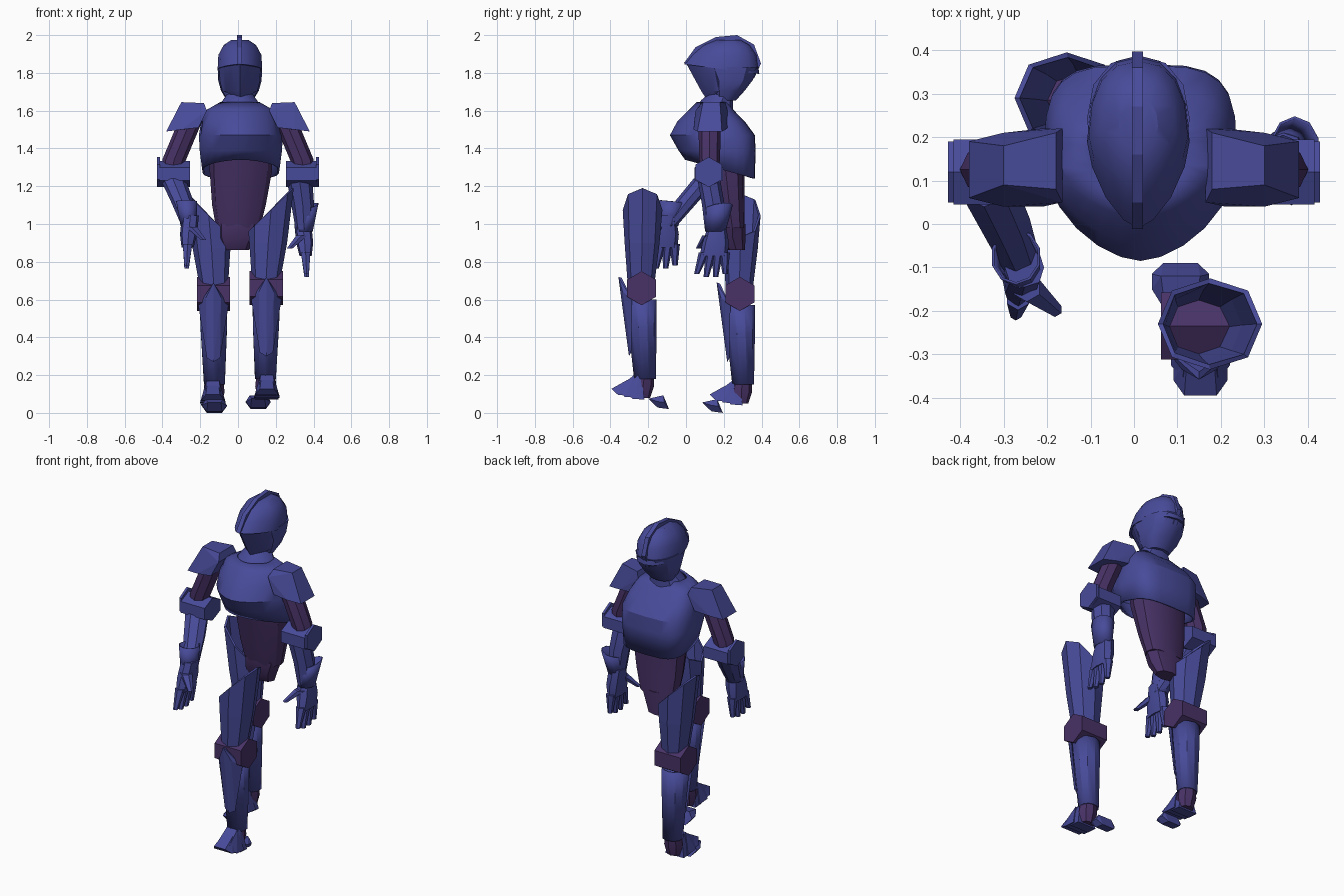
import bpy, bmesh, math

cube = bpy.data.objects.get("Cube")
if cube:
    bpy.data.objects.remove(cube, do_unlink=True)


def material(name, rgb):
    m = bpy.data.materials.new(name)
    m.use_nodes = True
    m.diffuse_color = (*rgb, 1)
    m.node_tree.nodes["Principled BSDF"].inputs["Base Color"].default_value = (*rgb, 1)
    return m


STEEL = material("blue steel", (0.064, 0.07, 0.32))
CLOTH = material("purple cloth", (0.065, 0.032, 0.135))


def finish(name, bm, mat, thick=0, smooth=False):
    bmesh.ops.recalc_face_normals(bm, faces=bm.faces)
    me = bpy.data.meshes.new(name)
    bm.to_mesh(me)
    bm.free()
    me.materials.append(mat)
    ob = bpy.data.objects.new(name, me)
    bpy.context.collection.objects.link(ob)
    if thick:
        mod = ob.modifiers.new("shell", 'SOLIDIFY')
        mod.thickness, mod.offset = thick, -1
    if smooth:
        bpy.ops.object.select_all(action='DESELECT')
        ob.select_set(True)
        bpy.context.view_layer.objects.active = ob
        bpy.ops.object.shade_smooth_by_angle(angle=math.radians(32))


def loft(name, rings, mat, n=12, pf=2, pb=2, caps=True, thick=0, smooth=True, drop=None):
    """Rings are (x, y front, y back, half width, z, slope along y, slope along x)."""
    bm = bmesh.new()
    loops = []
    for r in rings:
        x, yf, yb, w, z, sy, sx = (tuple(r) + (0, 0))[:7]
        mid, half, loop = (yf + yb) / 2, (yb - yf) / 2, []
        for i in range(n):
            a = 2 * math.pi * i / n
            s, c = math.sin(a), -math.cos(a)
            e = 2 / (pf if c < 0 else pb)
            dx = w * math.copysign(abs(s) ** e, s)
            dy = half * math.copysign(abs(c) ** e, c)
            loop.append(bm.verts.new((x + dx, mid + dy, z + sy * dy + sx * dx)))
        loops.append(loop)
    for a, b in zip(loops, loops[1:]):
        for i in range(n):
            j = (i + 1) % n
            bm.faces.new((a[i], a[j], b[j], b[i]))
    if caps:
        bm.faces.new(loops[0])
        bm.faces.new(loops[-1])
    if drop:
        gone = [f for f in bm.faces if drop(f.calc_center_median())]
        bmesh.ops.delete(bm, geom=gone, context='FACES')
    finish(name, bm, mat, thick, smooth)


def hull(name, pts, mat):
    bm = bmesh.new()
    for p in pts:
        bm.verts.new(p)
    out = bmesh.ops.convex_hull(bm, input=bm.verts)
    junk = list({v for v in out["geom_interior"] if isinstance(v, bmesh.types.BMVert)})
    bmesh.ops.delete(bm, geom=junk, context='VERTS')
    finish(name, bm, mat)


def prism(name, profile, x, w, mat):
    """Side profile of (y, z) points given thickness along x."""
    bm = bmesh.new()
    sides = [[bm.verts.new((x + d, y, z)) for y, z in profile] for d in (-w, w)]
    bm.faces.new(sides[0])
    bm.faces.new(sides[1])
    for i in range(len(profile)):
        j = (i + 1) % len(profile)
        bm.faces.new((sides[0][i], sides[0][j], sides[1][j], sides[1][i]))
    finish(name, bm, mat)


def hexagon(y, z, ry, rz):
    return [(y, z + rz), (y - ry, z + rz / 2), (y - ry, z - rz / 2),
            (y, z - rz), (y + ry, z - rz / 2), (y + ry, z + rz / 2)]


def rod(name, a, b, ra, rb, mat, n=6):
    loft(name, [(p[0], p[1] - r, p[1] + r, r, p[2]) for p, r in ((a, ra), (b, rb))], mat, n)


# Torso and pelvis
loft("abdomen", [(.015, .08, .32, .165, 1.4), (.015, .11, .31, .165, 1.28),
                 (.005, .15, .31, .142, 1.1), (0, .18, .31, .116, .98)], CLOTH, 12, 2, 3)
loft("pelvis", [(0, .175, .315, .118, 1.0), (-.012, .18, .315, .1, .925),
                (-.012, .22, .312, .07, .862)], CLOTH, 8, 2.3, 2.3)

# Cuirass with open armholes, and neck guard
loft("cuirass", [(.015, -.005, .365, .205, 1.29, -.27), (.015, -.04, .368, .218, 1.39),
                 (.015, -.085, .365, .222, 1.47), (.01, -.045, .31, .205, 1.545),
                 (.01, .015, .25, .175, 1.605), (.01, .055, .22, .105, 1.645)],
     STEEL, 24, 1.7, 3.6, False, .01,
     drop=lambda c: abs(c.x) > .16 and 1.45 < c.z < 1.57 and .08 < c.y < .17)
loft("neck_guard", [(.01, .05, .25, .13, 1.61), (.01, .08, .25, .095, 1.655),
                    (.01, .12, .25, .07, 1.69)], STEEL, 10, 1.6)

# Helmet: recessed pointed visor, rear shell, brow dome and crest
loft("visor", [(.01, .11, .24, .03, 1.66), (.01, .08, .27, .09, 1.705),
               (.01, .0, .3, .11, 1.83, -.15)], STEEL, 12, 1.25, 2)
loft("helmet_rear", [(.01, .16, .265, .07, 1.655), (.01, .15, .31, .1, 1.705),
                     (.01, .14, .352, .115, 1.76), (.01, .1, .388, .118, 1.83)],
     STEEL, 12, 3.5, 2.2)
loft("helmet_dome", [(.01, -.01, .388, .118, 1.82, -.13), (.01, .03, .375, .114, 1.895),
                     (.01, .09, .34, .086, 1.947), (.01, .16, .29, .045, 1.975)],
     STEEL, 16, 1.55, 2.3)
prism("helmet_crest", [(-.012, 1.85), (.05, 1.935), (.16, 1.99), (.27, 2.0), (.36, 1.95),
                       (.397, 1.85), (.36, 1.77), (.32, 1.85), (.2, 1.93), (.08, 1.88)],
      .008, .013, STEEL)

# Shoulders, upper arms and elbows
for s, side in ((1, "left"), (-1, "right")):
    hull(side + "_pauldron", [(s * x, y, z) for x, z, ya, yb in
                              ((.165, 1.6, .05, .22), (.18, 1.64, .08, .21), (.3, 1.645, .09, .18),
                               (.38, 1.49, .06, .19), (.21, 1.51, .04, .22), (.3, 1.5, .04, .21))
                              for y in (ya, yb)], STEEL)
    loft(side + "_upper_arm", [(s * .25, .065, .185, .063, 1.55), (s * .338, .07, .18, .063, 1.34),
                               (s * .35, .08, .17, .05, 1.27)], CLOTH, 8)
    prism(side + "_elbow", hexagon(.12, 1.265, .075, .068), s * .335, .08, STEEL)
    prism(side + "_elbow_disc", hexagon(.12, 1.275, .07, .08), s * .421, .007, STEEL)

# Forearms and gauntlet cuffs
loft("left_forearm", [(.325, .06, .18, .068, 1.24), (.343, .085, .205, .06, 1.1),
                      (.35, .1, .2, .045, .97)], STEEL, 8)
loft("left_cuff", [(.37, .1, .248, .058, 1.09, .15, .3), (.352, .1, .21, .046, .96)],
     STEEL, 10, caps=False, thick=.006)
loft("right_forearm", [(-.345, .04, .17, .068, 1.24), (-.3, -.05, .075, .06, 1.13),
                       (-.258, -.14, -.04, .045, 1.0)], STEEL, 8)
loft("right_cuff", [(-.272, -.14, -.01, .058, 1.12, -.1), (-.26, -.15, -.04, .046, .99)],
     STEEL, 10, caps=False, thick=.006)


# Hands: forward-leaning palm, four spread fingers, thumb
def hand(side, s, x, y, z):
    loft(side + "_palm", [(x - s * .01, y - .03, y + .06, .045, z + .12),
                          (x, y - .063, y + .077, .045, z + .02),
                          (x + s * .005, y - .078, y + .07, .032, z - .05)], STEEL, 8, 2.5, 2.5)
    for i in range(4):
        d = i - 1.5
        drop = .168 - .016 * abs(d)
        rod(f"{side}_finger_{i + 1}", (x + s * .005, y + d * .036, z - .03),
            (x + s * .01, y - .018 + d * .05, z - drop), .029, .014, STEEL)
    rod(side + "_thumb", (x - s * .015, y - .03, z + .06), (x - s * .08, y - .082, z - .01),
        .034, .017, STEEL)


hand("left", 1, .353, .15, .88)
hand("right", -1, -.262, -.115, .925)


# Legs: open thigh plate, knee, greave with peaked guard, ankle and layered foot plates
def leg(side, s, shift, dy, dz):
    def ring(x, yf, yb, w, z, sy=0, sx=0):
        return (s * x + shift, yf + dy, yb + dy, w, z + dz, sy, s * sx)

    def spot(x, y, z):
        return (s * x + shift, y + dy, z + dz)

    loft(side + "_thigh_plate", [ring(.175, -.335, -.125, .12, 1.075, 0, .95),
                                 ring(.16, -.325, -.14, .1, .9),
                                 ring(.148, -.31, -.165, .075, .7)],
         STEEL, 8, 2.2, 2.2, False, .012, False)
    prism(side + "_knee", hexagon(-.235 + dy, .66 + dz, .077, .09), s * .15 + shift, .088, CLOTH)
    loft(side + "_greave", [ring(.15, -.325, -.155, .077, .6), ring(.148, -.305, -.155, .072, .45),
                            ring(.145, -.275, -.16, .058, .18)],
         STEEL, 10, 1.8, 2.2, False, .008)
    hull(side + "_knee_guard", [spot(.15, -.358, .72), spot(.15, -.34, .715)] +
         [spot(.15 + k * w, y, z) for k in (-1, 1)
          for w, y, z in ((.08, -.285, .6), (.04, -.335, .64), (.035, -.29, .32))] +
         [spot(.15, -.302, .3)], STEEL)
    loft(side + "_ankle", [ring(.147, -.265, -.17, .047, .22), ring(.147, -.285, -.17, .056, .14),
                           ring(.147, -.265, -.19, .042, .08)], CLOTH, 8)
    plates = ((-.24, -.32, .215, .07, .062), (-.275, -.36, .2, .08, .068),
              (-.31, -.395, .175, .09, .062))
    for i, (back, tip, top, low, w) in enumerate(plates):
        pts = []
        for k in (-1, 1):
            pts += [spot(.153 + k * w * .5, back, top), spot(.153 + k * w, back + .02, low),
                    spot(.153 + k * w * .6, tip, (top + low) / 2 - .005),
                    spot(.153 + k * w, tip + .035, low + .005)]
        hull(f"{side}_foot_plate_{i + 1}", pts, STEEL)


leg("left", 1, 0, 0, 0)
leg("right", -1, .02, .52, -.03)


# Loose toe caps below the feet
def toe_cap(side, x, y, z):
    pts = []
    for k in (-1, 1):
        pts += [(x + k * .035, y, z + .055), (x + k * .066, y + .05, z + .04),
                (x + k * .04, y + .11, z), (x + k * .04, y + .05, z + .008),
                (x + k * .066, y + .085, z + .035), (x + k * .045, y + .08, z + .073)]
    hull(side + "_toe_cap", pts, STEEL)


toe_cap("left", .107, -.2, .02)
toe_cap("right", -.125, .085, 0)
